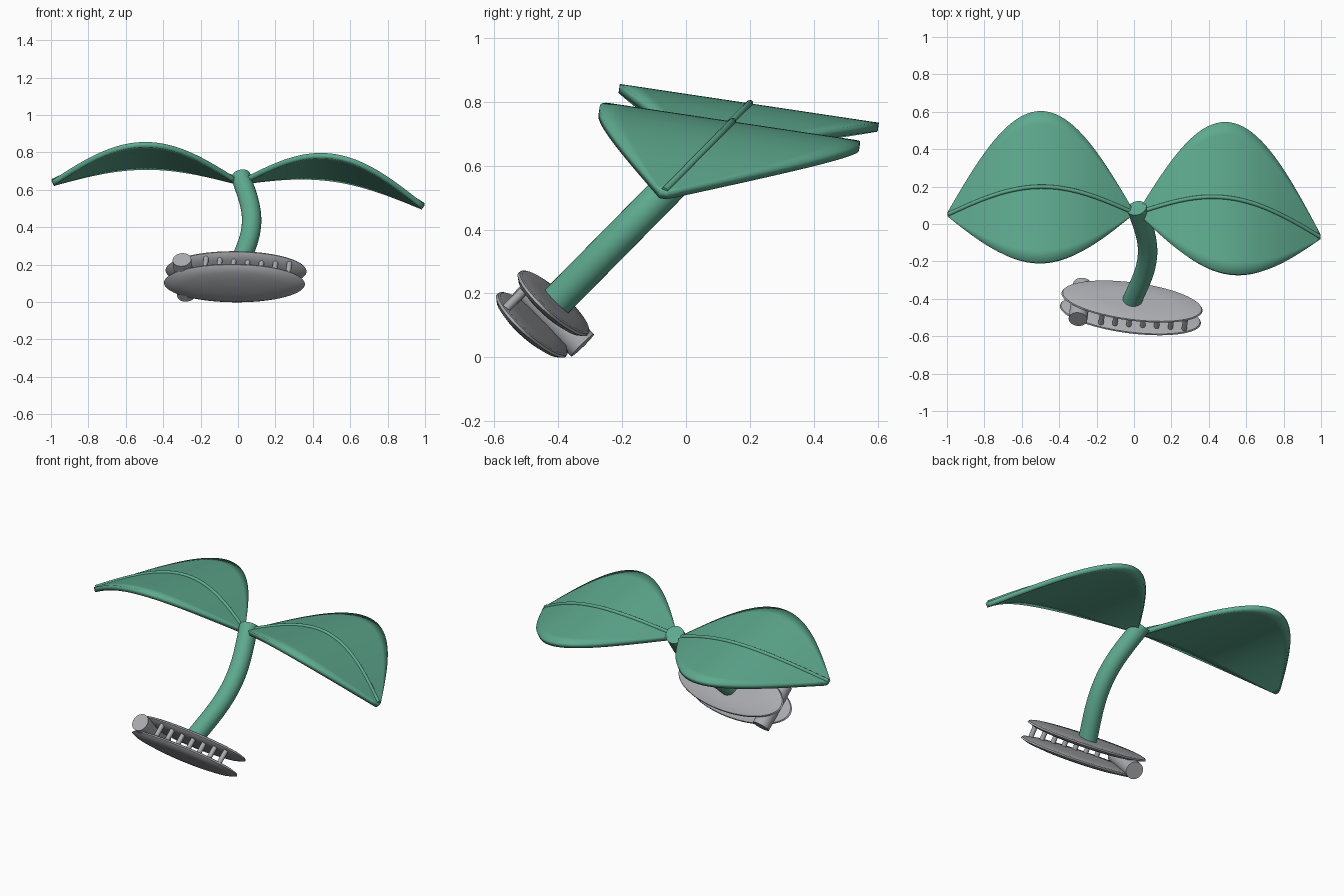
import bpy, bmesh, math
from mathutils import Vector, Matrix

if "Cube" in bpy.data.objects:
    bpy.data.objects.remove(bpy.data.objects["Cube"])


def material(name, rgb):
    m = bpy.data.materials.new(name)
    m.diffuse_color = (*rgb, 1)
    m.use_nodes = True
    m.node_tree.nodes["Principled BSDF"].inputs["Base Color"].default_value = m.diffuse_color
    return m


GREEN = material("leaf_green", (0.112, 0.40, 0.275))
GREY = material("clip_grey", (0.41, 0.415, 0.44))

# Tilted frame of the clip: long axis, short axis, normal
LONG = Vector((1, -0.13, 0)).normalized()
NORMAL = Vector((0.092, 0.705, 0.705)).normalized()
NORMAL = (NORMAL - LONG * NORMAL.dot(LONG)).normalized()
SHORT = LONG.cross(NORMAL)          # points down and forward or up and forward
if SHORT.z < 0:
    SHORT = -SHORT
MID = Vector((-0.015, -0.452, 0.132))


def finish(name, bm, mat, angle=40):
    bmesh.ops.recalc_face_normals(bm, faces=bm.faces)
    me = bpy.data.meshes.new(name)
    bm.to_mesh(me)
    bm.free()
    me.materials.append(mat)
    ob = bpy.data.objects.new(name, me)
    bpy.context.collection.objects.link(ob)
    bpy.ops.object.select_all(action='DESELECT')
    ob.select_set(True)
    bpy.context.view_layer.objects.active = ob
    bpy.ops.object.shade_smooth_by_angle(angle=math.radians(angle))
    return ob


def loft(name, rings, mat, angle=40):
    """Skin a list of closed rings and cap both ends."""
    bm = bmesh.new()
    vs = [[bm.verts.new(p) for p in r] for r in rings]
    n = len(vs[0])
    for a, b in zip(vs, vs[1:]):
        for i in range(n):
            bm.faces.new((a[i], a[(i + 1) % n], b[(i + 1) % n], b[i]))
    bm.faces.new(vs[0])
    bm.faces.new(vs[-1])
    return finish(name, bm, mat, angle)


def tube(name, pts, r, mat, side, n=24):
    """Round tube along points; side is a fixed vector across the path."""
    rings = []
    for i, p in enumerate(pts):
        t = (pts[min(i + 1, len(pts) - 1)] - pts[max(i - 1, 0)]).normalized()
        a = (side - t * side.dot(t)).normalized()
        b = t.cross(a)
        rings.append([p + r * (a * math.cos(k * math.tau / n) + b * math.sin(k * math.tau / n))
                      for k in range(n)])
    return loft(name, rings, mat)


# Two oval clip plates with domed undersides
def plate(name, centre):
    profile = [(0.05, -0.027), (0.4, -0.025), (0.7, -0.019), (0.9, -0.010), (1.0, 0.002),
               (0.985, 0.010), (0.94, 0.014), (0.5, 0.017), (0.05, 0.018)]
    rings = []
    for f, h in profile:
        rings.append([centre + LONG * (0.38 * f * math.cos(k * math.tau / 64))
                      + SHORT * (0.142 * f * math.sin(k * math.tau / 64)) + NORMAL * h
                      for k in range(64)])
    loft(name, rings, GREY)


plate("upper_plate", MID + NORMAL * 0.048)
plate("lower_plate", MID - NORMAL * 0.048)

# Hinge barrel across the left end
hinge = MID - LONG * 0.275
tube("hinge_barrel", [hinge - SHORT * 0.133, hinge + SHORT * 0.133], 0.05, GREY, LONG, 32)

# Row of teeth along the front edge
for i in range(7):
    f = i / 6
    p = MID + LONG * (-0.15 + 0.445 * f) + SHORT * (0.107 - 0.04 * f)
    tube(f"tooth_{i + 1}", [p - NORMAL * 0.04, p + NORMAL * 0.04], 0.014, GREY, LONG, 12)

# Curved stem: quadratic-like arc bowed to the right
base, top = Vector((-0.01, -0.41, 0.17)), Vector((0.015, 0.085, 0.672))
stem = []
for i in range(25):
    t = i / 24
    p = base.lerp(top, t)
    p.x += 0.07 * math.sin(math.pi * t) ** 1.1
    stem.append(p)
tube("stem", stem, 0.052, GREEN, Vector((0, -1, 1)), 32)

# Leaves: arched along their length, straight across
ACROSS = Vector((0, 0.989, -0.148))
RISE = Vector((0, 0.707, 0.707))


def leaf(side, root, tip):
    n, m = 40, 12
    bm = bmesh.new()
    rows, vein = [], []
    for i in range(n + 1):
        s = i / n
        c = root.lerp(tip, s) + RISE * (0.2 * math.sin(math.pi * s))
        w = 0.012 + 0.398 * math.sin(math.pi * s)
        rows.append([bm.verts.new(c + ACROSS * (w * (2 * j / m - 1))) for j in range(m + 1)])
        vein.append(c + Vector((0, 0.003, 0.014)))
    for a, b in zip(rows, rows[1:]):
        for j in range(m):
            bm.faces.new((a[j], a[j + 1], b[j + 1], b[j]))
    ob = finish(side + "_leaf", bm, GREEN)
    mod = ob.modifiers.new("thickness", 'SOLIDIFY')
    mod.thickness, mod.offset = 0.028, 0
    tube(side + "_leaf_vein", vein, 0.011, GREEN, ACROSS, 10)


leaf("right", Vector((0.03, 0.06, 0.645)), Vector((0.99, -0.07, 0.508)))
leaf("left", Vector((-0.01, 0.06, 0.645)), Vector((-0.99, 0.05, 0.635)))
